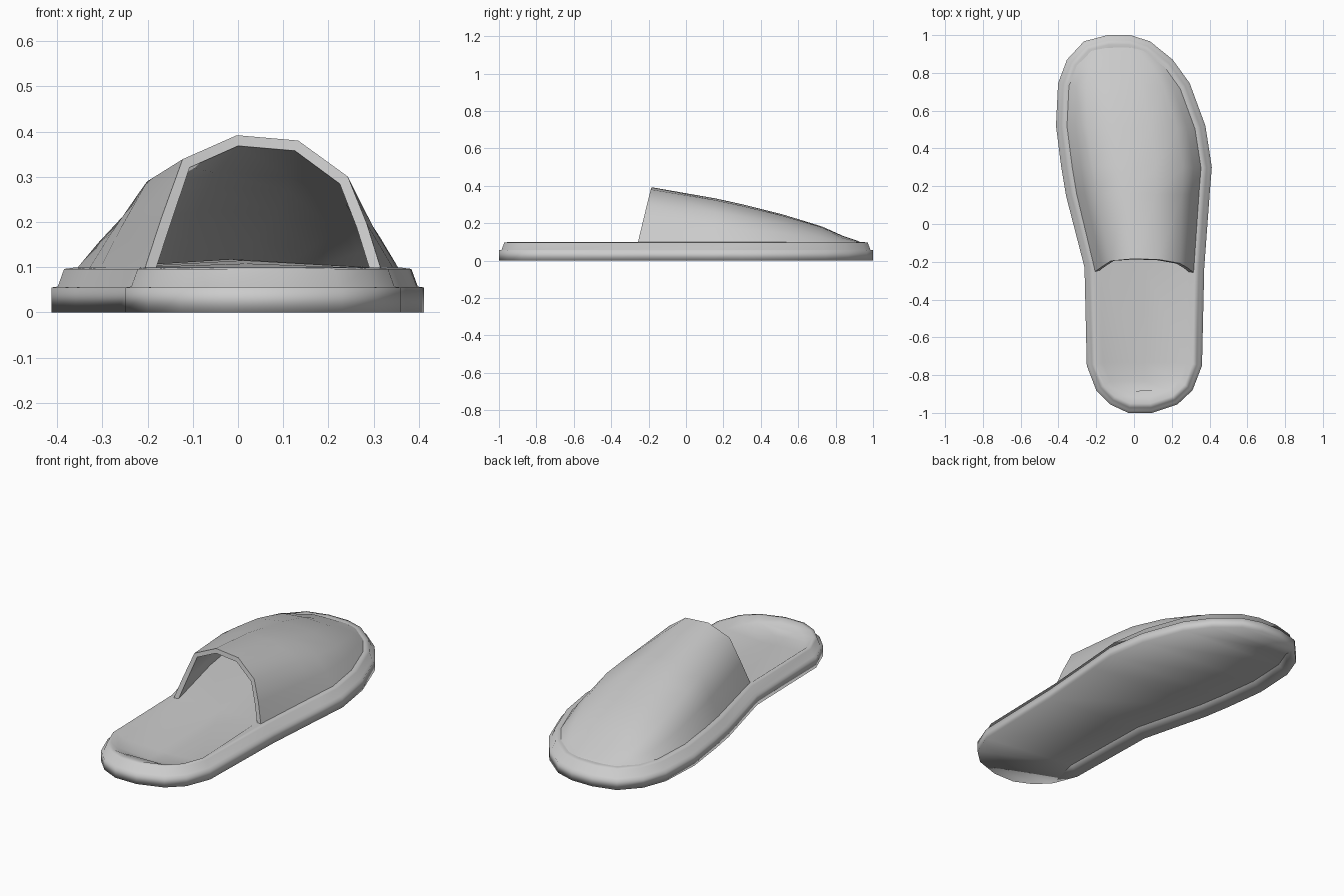
import bpy, bmesh, math
from mathutils import Vector

cube = bpy.data.objects.get("Cube")
if cube:
    bpy.data.objects.remove(cube, do_unlink=True)

grey = bpy.data.materials.new("light_grey")
grey.use_nodes = True
grey.diffuse_color = (0.6, 0.6, 0.6, 1)
grey.node_tree.nodes["Principled BSDF"].inputs["Base Color"].default_value = (0.6, 0.6, 0.6, 1)

# Sole outline from heel to toe: y, x on one side, x on the other
STATIONS = [(-1, -.03, .095), (-.955, -.127, .23), (-.88, -.2, .31), (-.75, -.25, .36),
            (-.23, -.262, .372), (.15, -.36, .4), (.3, -.385, .412), (.52, -.413, .378),
            (.745, -.402, .295), (.87, -.355, .205), (.967, -.265, .085), (1, -.14, -.02)]
# Height of the footbed along its middle, low at the heel and arched under the instep
BED = [.08, .068, .06, .06, .088, .108, .115, .118, .112, .1, .09, .085]
N = len(STATIONS)
OUTLINE = [Vector((r, y)) for y, l, r in STATIONS] + [Vector((l, y)) for y, l, r in reversed(STATIONS)]
M = len(OUTLINE)


def inset(distance):
    """Outline moved inwards by a distance."""
    result = []
    for i, p in enumerate(OUTLINE):
        a = (p - OUTLINE[i - 1]).normalized()
        b = (OUTLINE[(i + 1) % M] - p).normalized()
        na, nb = Vector((-a.y, a.x)), Vector((-b.y, b.x))
        mid = (na + nb).normalized()
        result.append(p + mid * distance / max(mid.dot(na), 0.5))
    return result


def finish(bm, name):
    mesh = bpy.data.meshes.new(name)
    for face in bm.faces:
        face.smooth = True
    bm.to_mesh(mesh)
    bm.free()
    mesh.materials.append(grey)
    obj = bpy.data.objects.new(name, mesh)
    bpy.context.collection.objects.link(obj)
    return obj


# Sole: wall, ledge and sloped rim
bm = bmesh.new()
rings = []
for distance, z in [(0, 0), (0, .055), (.014, .057), (.028, .096), (.05, .099)]:
    rings.append([bm.verts.new((p.x, p.y, z)) for p in inset(distance)])

# Dished and arched footbed
bed = [bm.verts.new((p.x, p.y, min(.098, BED[min(i, M - 1 - i)] + .012)))
       for i, p in enumerate(inset(.085))]
rings.append(bed)
for low, high in zip(rings, rings[1:]):
    for i in range(M):
        j = (i + 1) % M
        bm.faces.new((low[i], low[j], high[j], high[i]))
centre = {}
for i in range(1, N - 1):
    mid = (bed[i].co + bed[M - 1 - i].co) / 2
    centre[i] = bm.verts.new((mid.x, mid.y, BED[i]))
for i in range(1, N - 2):
    bm.faces.new((bed[i], bed[i + 1], centre[i + 1], centre[i]))
    bm.faces.new((centre[i], centre[i + 1], bed[M - 2 - i], bed[M - 1 - i]))
bm.faces.new((bed[0], bed[1], centre[1], bed[M - 2], bed[M - 1]))
bm.faces.new((bed[N - 2], bed[N - 1], bed[N], bed[N + 1], centre[N - 2]))

# Underside, raised behind a sloping lip along the instep side
tucked = inset(.05)
base = rings[0]
far = []
for i in range(N):
    k = M - 1 - i
    far.append(bm.verts.new((tucked[k].x, tucked[k].y, .045)) if 3 <= i <= 9 else base[k])
for i in range(N - 1):
    bm.faces.new((base[i], far[i], far[i + 1], base[i + 1]))
    k = M - 1 - i
    lip = list(dict.fromkeys((base[k], base[k - 1], far[i + 1], far[i])))
    if len(lip) > 2:
        bm.faces.new(lip)
        bm.edges.get((far[i], far[i + 1])).smooth = False
finish(bm, "sole")

# Upper: arched sections lofted from the opening to the toe
ACROSS = [0, .07, .16, .39, .65, .86, .94, 1]
RISE = [0, .38, .82, 1, .96, .69, .34, 0]
HEIGHTS = [.295, .235, .203, .15, .085, .036, .009, -.004]
edge_line = inset(.056)
bm = bmesh.new()
previous = None
for k, height in enumerate(HEIGHTS):
    right, left = edge_line[k + 4], edge_line[M - 5 - k]
    section = []
    for s, h in zip(ACROSS, RISE):
        p = left.lerp(right, s)
        lean = .07 * h - .03 if k == 0 else 0
        section.append(bm.verts.new((p.x, p.y + lean, .097 + height * h)))
    if previous:
        for a in range(len(section) - 1):
            bm.faces.new((previous[a], previous[a + 1], section[a + 1], section[a]))
    previous = section
upper = finish(bm, "upper")
shell = upper.modifiers.new("thickness", 'SOLIDIFY')
shell.thickness = .024
shell.offset = -1
bpy.ops.object.select_all(action='DESELECT')
upper.select_set(True)
bpy.context.view_layer.objects.active = upper
bpy.ops.object.modifier_apply(modifier=shell.name)
bpy.ops.object.shade_smooth_by_angle(angle=math.radians(55))
